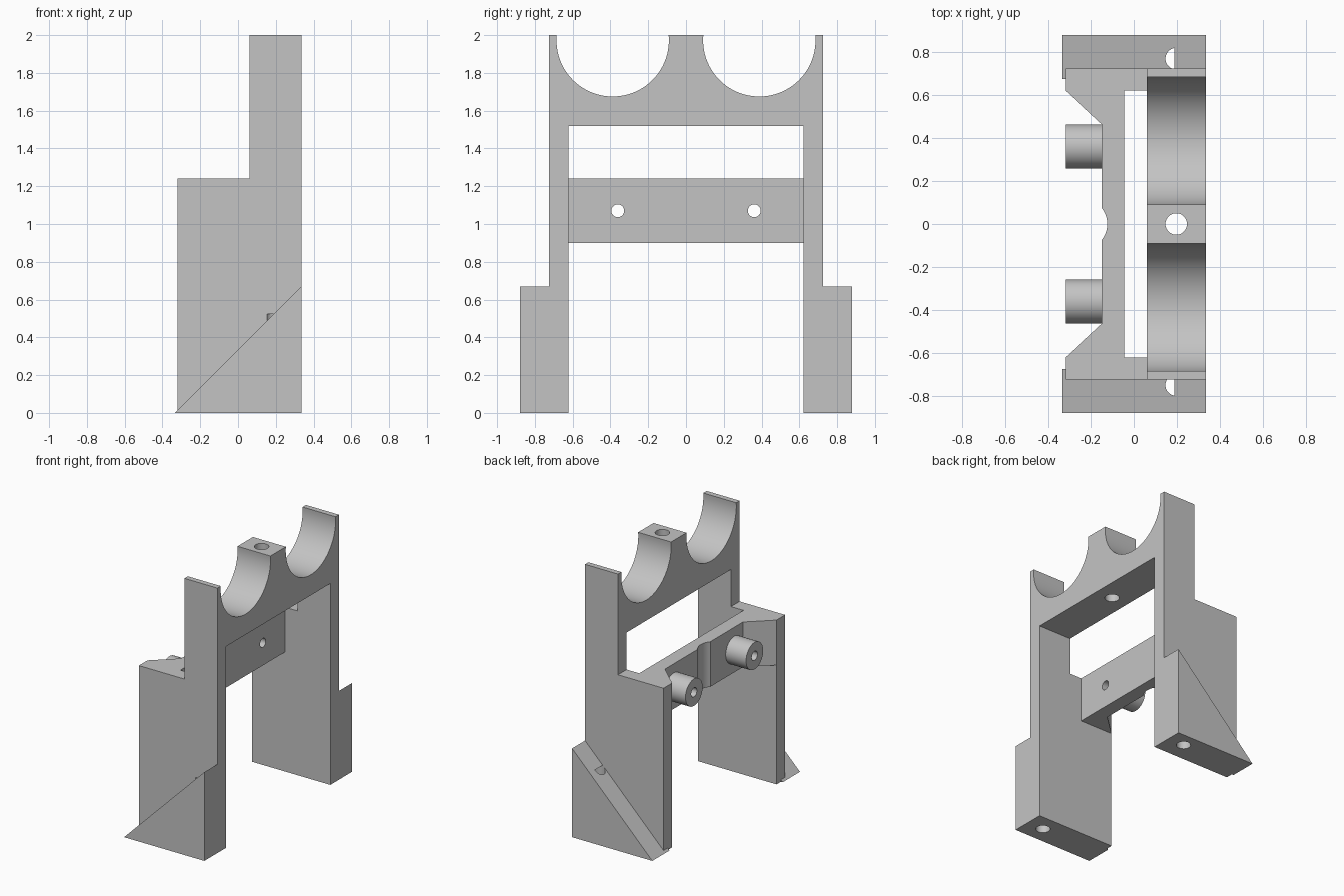
import bpy, bmesh
from math import pi, sin, cos, asin, sqrt
from mathutils import Vector

cube = bpy.data.objects.get("Cube")
if cube:
    bpy.data.objects.remove(cube, do_unlink=True)

grey = bpy.data.materials.new("light_grey")
grey.use_nodes = True
colour = (0.55, 0.55, 0.55, 1)
grey.diffuse_color = colour
grey.node_tree.nodes["Principled BSDF"].inputs["Base Color"].default_value = colour


def prism(name, outline, axis, lo, hi):
    """Extrude a 2D outline along an axis; the outline uses the other two axes."""
    def place(a, b, t):
        return {"x": (t, a, b), "y": (a, t, b), "z": (a, b, t)}[axis]
    bm = bmesh.new()
    face = bm.faces.new([bm.verts.new(place(a, b, lo)) for a, b in outline])
    grown = bmesh.ops.extrude_face_region(bm, geom=[face])["geom"]
    verts = [v for v in grown if isinstance(v, bmesh.types.BMVert)]
    bmesh.ops.translate(bm, verts=verts, vec=Vector(place(0, 0, hi - lo)))
    bmesh.ops.recalc_face_normals(bm, faces=bm.faces[:])
    mesh = bpy.data.meshes.new(name)
    bm.to_mesh(mesh)
    bm.free()
    mesh.materials.append(grey)
    obj = bpy.data.objects.new(name, mesh)
    bpy.context.collection.objects.link(obj)
    return obj


def arc(ca, cb, r, start, end, n):
    steps = [start + (end - start) * i / n for i in range(n + 1)]
    return [(ca + r * cos(t), cb + r * sin(t)) for t in steps]


def rod(name, ca, cb, r, axis, lo, hi, n=48):
    return prism(name, arc(ca, cb, r, 0, 2 * pi, n)[:-1], axis, lo, hi)


def combine(target, other, operation):
    mod = target.modifiers.new("combine", "BOOLEAN")
    mod.operation = operation
    mod.solver = "EXACT"
    mod.object = other
    bpy.context.view_layer.objects.active = target
    bpy.ops.object.modifier_apply(modifier=mod.name)
    bpy.data.objects.remove(other, do_unlink=True)


def mirrored(half):
    """Close a symmetric outline by reflecting it in its first coordinate."""
    return half + [(-a, b) for a, b in reversed(half)]


# Main dimensions
FRONT, STEP, REAR = 0.335, 0.06, -0.32
INNER, OUTER, TOP, SHELF = 0.622, 0.725, 2.0, 1.24
CRADLE_Y, CRADLE_Z, CRADLE_R = 0.388, 1.9725, 0.2975

# Tall portal with two round cradles
dip = asin((TOP - CRADLE_Z) / CRADLE_R)
cradle = arc(CRADLE_Y, CRADLE_Z, CRADLE_R, pi - dip, 2 * pi + dip, 48)
half = [*cradle, (OUTER, TOP), (OUTER, 0), (INNER, 0), (INNER, 1.52)]
bracket = prism("bracket_frame", mirrored(half), "x", STEP, FRONT)

# Lower side plates behind the portal
for side in (-1, 1):
    plate = prism("side_plate", [(REAR, 0), (STEP, 0), (STEP, SHELF), (REAR, SHELF)],
                  "y", *sorted((side * INNER, side * OUTER)))
    combine(bracket, plate, "UNION")

# Crossbar with corner gussets and a shallow round notch
half_notch, depth = 0.075, 0.027
notch_r = (half_notch ** 2 + depth ** 2) / (2 * depth)
spread = asin(half_notch / notch_r)
notch = arc(-0.15 + depth - notch_r, 0, notch_r, -spread, spread, 16)
bar = [(-0.045, -0.67), (REAR, -0.67), (REAR, -INNER), (-0.15, -0.465), *notch,
       (-0.15, 0.465), (REAR, INNER), (REAR, 0.67), (-0.045, 0.67)]
combine(bracket, prism("crossbar", bar, "z", 0.9, SHELF), "UNION")

# Hollow pegs on the rear of the crossbar
for side in (-1, 1):
    combine(bracket, rod("peg", side * 0.361, 1.07, 0.102, "x", REAR, -0.1), "UNION")
    combine(bracket, rod("peg_hole", side * 0.361, 1.07, 0.034, "x", -0.5, 0.03), "DIFFERENCE")

# Sloped feet with blind screw holes
for side, hole_y in ((-1, -0.75), (1, 0.77)):
    foot = prism("foot", [(-0.335, 0), (FRONT, 0), (FRONT, 0.67)],
                 "y", *sorted((side * 0.675, side * 0.88)))
    combine(bracket, foot, "UNION")
    combine(bracket, rod("foot_hole", 0.197, hole_y, 0.05, "z", -0.1, 0.523), "DIFFERENCE")

# Vertical bolt hole between the cradles
combine(bracket, rod("bolt_hole", 0.197, 0, 0.05, "z", 1.4, 2.1), "DIFFERENCE")

# Smooth curved walls, keep corners crisp
bpy.ops.object.select_all(action="DESELECT")
bracket.select_set(True)
bpy.context.view_layer.objects.active = bracket
bpy.ops.object.shade_smooth_by_angle(angle=pi / 9)
